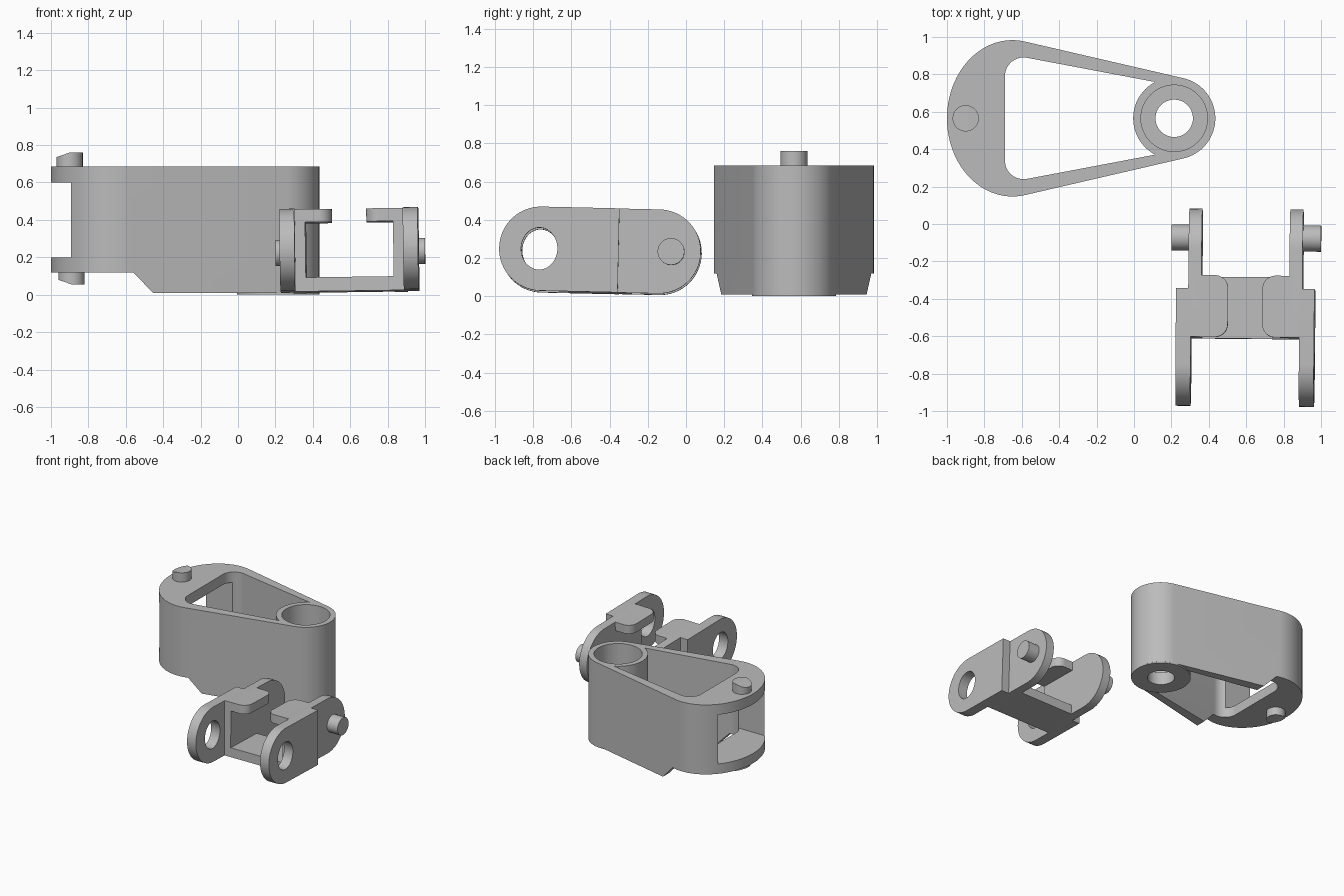
import bpy
import bmesh
import math
from mathutils import Vector, Matrix

if "Cube" in bpy.data.objects:
    bpy.data.objects.remove(bpy.data.objects["Cube"], do_unlink=True)

# Single grey material
GREY = (0.5, 0.5, 0.5, 1)
mat = bpy.data.materials.new("plain grey")
mat.use_nodes = True
mat.diffuse_color = GREY
mat.node_tree.nodes["Principled BSDF"].inputs["Base Color"].default_value = GREY


def arc(cx, cy, rx, ry, a0, a1, n=32):
    """Points along an elliptical arc, angles in degrees."""
    angles = [math.radians(a0 + (a1 - a0) * i / n) for i in range(n + 1)]
    return [(cx + rx * math.cos(a), cy + ry * math.sin(a)) for a in angles]


def rounded(corners, n=16):
    """Polygon whose corners (x, y, radius) are filleted."""
    out = []
    for i, (x, y, r) in enumerate(corners):
        p = Vector((x, y))
        if r == 0:
            out.append(tuple(p))
            continue
        d0 = (Vector(corners[i - 1][:2]) - p).normalized()
        d1 = (Vector(corners[(i + 1) % len(corners)][:2]) - p).normalized()
        half = d0.angle(d1) / 2
        centre = p + (d0 + d1).normalized() * (r / math.sin(half))
        start = p + d0 * (r / math.tan(half)) - centre
        end = p + d1 * (r / math.tan(half)) - centre
        sweep = math.atan2(start.x * end.y - start.y * end.x, start.dot(end))
        for k in range(n + 1):
            out.append(tuple(centre + Matrix.Rotation(sweep * k / n, 2) @ start))
    return out


def prism(name, outline, lo, hi, axis="z"):
    """Extrude an outline along an axis; x uses (y, z) and y uses (x, z)."""
    place = {"z": lambda u, v, w: (u, v, w),
             "x": lambda u, v, w: (w, u, v),
             "y": lambda u, v, w: (u, w, v)}[axis]
    bm = bmesh.new()
    rings = [[bm.verts.new(place(u, v, w)) for u, v in outline] for w in (lo, hi)]
    n = len(outline)
    for ring in rings:
        bm.faces.new(ring)
    for i in range(n):
        j = (i + 1) % n
        bm.faces.new((rings[0][i], rings[0][j], rings[1][j], rings[1][i]))
    bmesh.ops.recalc_face_normals(bm, faces=bm.faces)
    mesh = bpy.data.meshes.new(name)
    bm.to_mesh(mesh)
    bm.free()
    mesh.materials.append(mat)
    obj = bpy.data.objects.new(name, mesh)
    bpy.context.collection.objects.link(obj)
    return obj


def circle(cx, cy, rx, ry=None, n=48):
    return arc(cx, cy, rx, ry or rx, 0, 360, n)[:-1]


def rect(x0, y0, x1, y1, r=0):
    return rounded([(x0, y0, r), (x1, y0, r), (x1, y1, r), (x0, y1, r)])


def combine(obj, tool, operation="DIFFERENCE"):
    """Apply a boolean and discard the tool object."""
    mod = obj.modifiers.new("cut", "BOOLEAN")
    mod.operation, mod.object, mod.solver = operation, tool, "EXACT"
    bpy.context.view_layer.objects.active = obj
    bpy.ops.object.modifier_apply(modifier=mod.name)
    bpy.data.objects.remove(tool, do_unlink=True)


# ---- Housing: teardrop shell with open middle ----
CY, BX, TOP = 0.565, 0.215, 0.685
teardrop = arc(-0.65, CY, 0.35, 0.418, 79.3, 280.7, 64) + arc(BX, CY, 0.22, 0.22, -77.3, 77.3)
housing = prism("housing", teardrop, 0.01, TOP)
window = rounded([(-0.69, CY - 0.346, 0.1), (BX, CY - 0.175, 0),
                  (BX, CY + 0.175, 0), (-0.69, CY + 0.346, 0.1)])
combine(housing, prism("window_cutter", window, -0.1, 1))
# Stepped underside with a sloped shoulder
step = [(-1.2, -0.1), (-0.35, -0.1), (-0.56, 0.12), (-1.2, 0.12)]
combine(housing, prism("step_cutter", step, 0, 1.2, "y"))
# End slot between upper and lower lugs
combine(housing, prism("slot_cutter", rect(-1.2, CY - 0.3, -0.6, CY + 0.3), 0.2, 0.6))
combine(housing, prism("lug_cutter", rect(-1.2, 0, -0.9, 1.2), 0.2, 0.6))
# Round boss with a stepped bore
combine(housing, prism("boss", circle(BX, CY, 0.2195, n=64), 0, TOP), "UNION")
combine(housing, prism("recess_cutter", circle(BX, CY, 0.178), 0.1, 1))
combine(housing, prism("bore_cutter", circle(BX, CY, 0.1), -0.1, 0.5))

# Slant-topped pivot pins on both lugs
upper_pin = prism("upper_pin", circle(-0.9, CY, 0.07), 0.65, 0.76)
slant = [(-1.1, 0.69), (-0.9, 0.76), (-0.9, 0.9), (-1.1, 0.9)]
combine(upper_pin, prism("slant_cutter", slant, 0, 1, "y"))
lower_pin = prism("lower_pin", circle(-0.89, CY, 0.07), 0.055, 0.15)
slant = [(-1.09, 0.125), (-0.89, 0.055), (-0.89, -0.1), (-1.09, -0.1)]
combine(lower_pin, prism("slant_cutter", slant, 0, 1, "y"))

# ---- Clevis: built around its own centre, then tilted slightly ----
H = 0.22
R = H - 0.001
clevis = [prism("clevis_base", rect(-0.26, -0.165, 0.26, 0.165), -H, -0.145)]
front_shape = rounded([(-0.53, -H, R), (0.095, -H, 0), (0.095, H, 0), (-0.53, H, R)])
rear_shape = rounded([(-0.165, -H, 0), (0.525, -H, R), (0.525, H, R), (-0.165, H, 0)])
for side, s in (("right", -1), ("left", 1)):
    front = prism(side + "_front_arm", front_shape, s * 0.29, s * 0.37, "x")
    hole = circle(-0.32, 0, 0.095, 0.11)
    combine(front, prism("eye_cutter", hole, s * 0.1, s * 0.6, "x"))
    rear = prism(side + "_rear_arm", rear_shape, s * 0.235, s * 0.305, "x")
    pin = prism(side + "_side_pin", circle(0.37, 0, 0.07), s * 0.29, s * 0.4, "x")
    tab = rounded([(s * 0.25, -0.165, 0), (s * 0.092, -0.165, 0.07),
                   (s * 0.092, 0.165, 0.07), (s * 0.25, 0.165, 0)])
    clevis += [front, rear, pin, prism(side + "_top_tab", tab, H - 0.07, H)]

tilt = Matrix.Translation((0.597, -0.445, 0.237))
for angle, axis in ((-0.5, "Z"), (-0.8, "Y"), (-1.3, "X")):
    tilt = tilt @ Matrix.Rotation(math.radians(angle), 4, axis)
for part in clevis:
    part.matrix_world = tilt

# Smooth the curved walls, keep the edges crisp
for obj in [housing, upper_pin, lower_pin] + clevis:
    bpy.ops.object.select_all(action="DESELECT")
    obj.select_set(True)
    bpy.context.view_layer.objects.active = obj
    bpy.ops.object.shade_smooth_by_angle(angle=math.radians(30))
